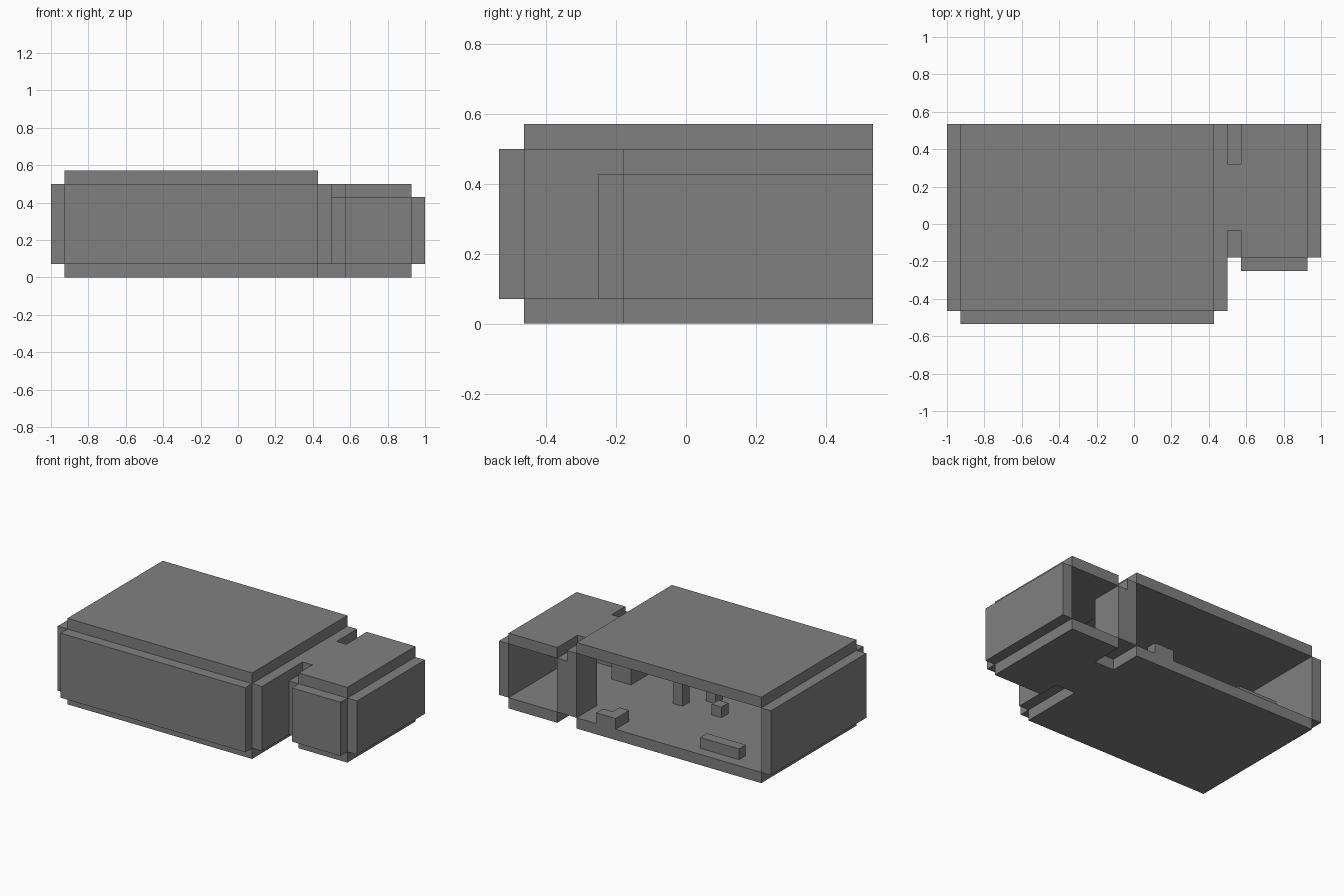
import bpy
import bmesh
from mathutils import Vector

UNIT = 1 / 14                       # size of one building block
ORIGIN = Vector((14, 7.5, 0))       # block coordinates of the model's centre

cube = bpy.data.objects.get("Cube")
if cube:
    bpy.data.objects.remove(cube, do_unlink=True)

grey = bpy.data.materials.new("plain_grey")
grey.use_nodes = True
colour = (0.216, 0.216, 0.216, 1)
grey.diffuse_color = colour
grey.node_tree.nodes["Principled BSDF"].inputs["Base Color"].default_value = colour


def extrude(name, outline, axis, low, high):
    """Extrude an outline, given in block units, along an axis."""
    bm = bmesh.new()
    verts = []
    for point in outline:
        co = list(point)
        co.insert("xyz".index(axis), low)
        verts.append(bm.verts.new((Vector(co) - ORIGIN) * UNIT))
    face = bm.faces.new(verts)
    step = Vector([(high - low) * UNIT if a == axis else 0 for a in "xyz"])
    grown = bmesh.ops.extrude_face_region(bm, geom=[face], use_keep_orig=True)
    moved = [v for v in grown["geom"] if isinstance(v, bmesh.types.BMVert)]
    bmesh.ops.translate(bm, verts=moved, vec=step)
    bmesh.ops.recalc_face_normals(bm, faces=bm.faces)
    mesh = bpy.data.meshes.new(name)
    bm.to_mesh(mesh)
    bm.free()
    mesh.materials.append(grey)
    obj = bpy.data.objects.new(name, mesh)
    bpy.context.collection.objects.link(obj)
    return obj


def box(name, x, y, z):
    rect = [(x[0], y[0]), (x[1], y[0]), (x[1], y[1]), (x[0], y[1])]
    return extrude(name, rect, "z", *z)


# Floor of both rooms, joined by the doorway strip
extrude("floor", [(1, 1), (20, 1), (20, 7), (22, 7), (22, 5), (27, 5),
                  (27, 15), (22, 15), (22, 12), (20, 12), (20, 15), (1, 15)],
        "z", 0, 1)

# Large room, open at the back
box("large_room_ceiling", (1, 20), (1, 15), (7, 8))
box("large_room_front_wall", (1, 20), (0, 1), (1, 7))
box("large_room_outer_wall", (0, 1), (1, 15), (1, 7))
extrude("doorway_wall", [(1, 1), (7, 1), (7, 6), (12, 6), (12, 1),
                         (15, 1), (15, 7), (1, 7)], "x", 20, 21)

# Small room, with its ceiling reaching over the doorway
extrude("small_room_ceiling", [(22, 5), (27, 5), (27, 15), (22, 15),
                               (22, 12), (21, 12), (21, 7), (22, 7)], "z", 6, 7)
box("small_room_front_wall", (22, 27), (4, 5), (1, 6))
box("small_room_outer_wall", (27, 28), (5, 15), (1, 6))
for side, span in (("front", (5, 7)), ("back", (12, 15))):
    box(f"small_room_inner_wall_{side}", (21, 22), span, (1, 6))

# Furniture blocks standing on the large room's floor
extrude("corner_block", [(16, 13), (17, 13), (17, 14), (18, 14),
                         (18, 15), (16, 15)], "z", 1, 2)
box("bench", (4, 8), (13, 14), (1, 2))
for name, x, y, top in (("stool", 10, 7, 2), ("short_post", 12, 5, 3),
                        ("tall_post", 14, 7, 4)):
    box(name, (x, x + 1), (y, y + 1), (1, top))
